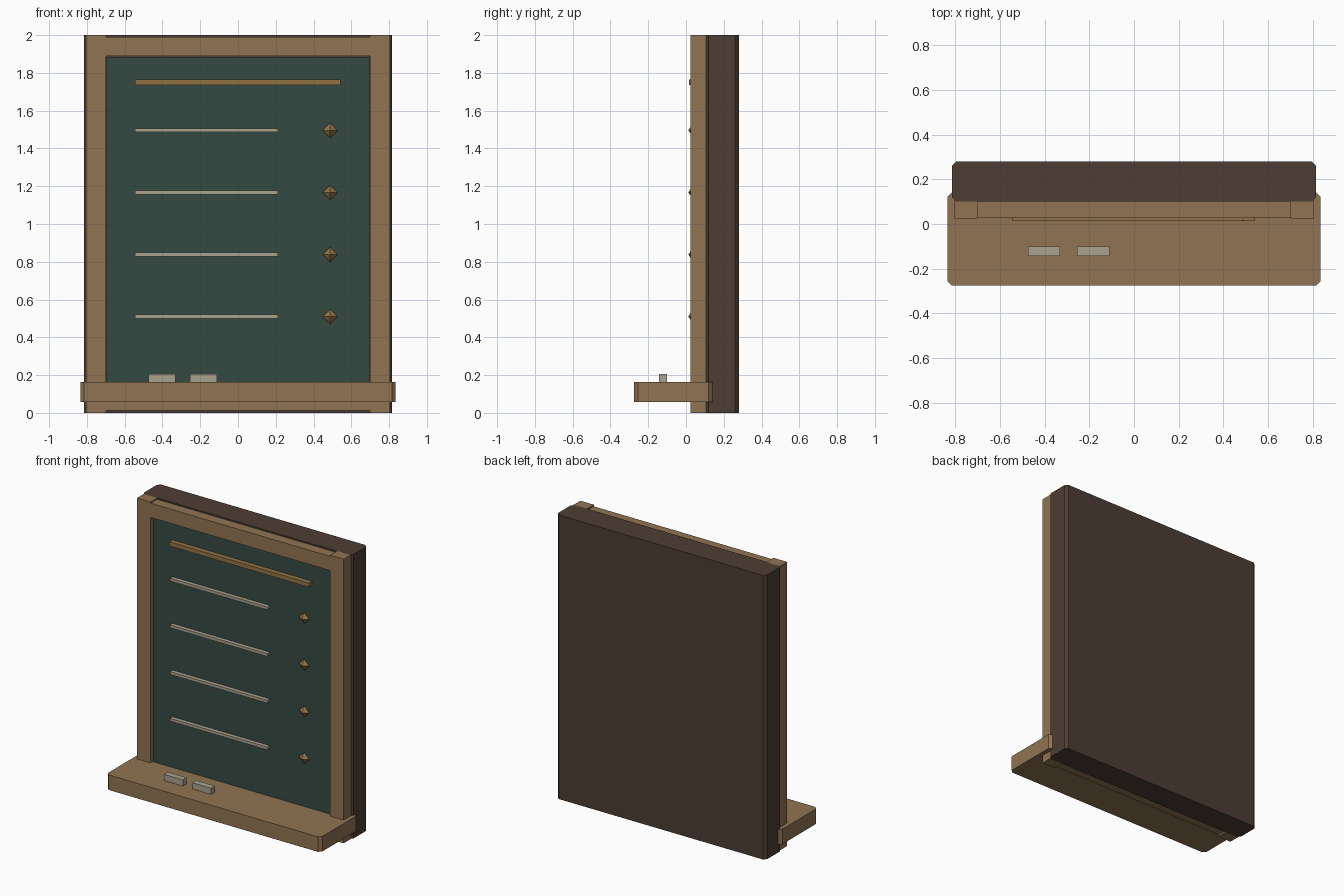
import bpy, bmesh

if "Cube" in bpy.data.objects:
    bpy.data.objects.remove(bpy.data.objects["Cube"])


def material(name, rgb):
    m = bpy.data.materials.new(name)
    m.diffuse_color = (*rgb, 1)
    m.use_nodes = True
    m.node_tree.nodes["Principled BSDF"].inputs["Base Color"].default_value = m.diffuse_color
    return m


DARK = material("dark_wood", (0.075, 0.047, 0.033))
WOOD = material("light_wood", (0.28, 0.175, 0.085))
BOARD = material("slate_green", (0.035, 0.068, 0.055))
CHALK = material("chalk", (0.40, 0.36, 0.27))
GOLD = material("ochre", (0.29, 0.175, 0.06))


def finish(name, bm, mat):
    bmesh.ops.recalc_face_normals(bm, faces=bm.faces)
    me = bpy.data.meshes.new(name)
    bm.to_mesh(me)
    bm.free()
    me.materials.append(mat)
    ob = bpy.data.objects.new(name, me)
    bpy.context.collection.objects.link(ob)
    return ob


def box(name, x, y, z, mat, chamfer=0):
    """Box from (min, max) ranges, optionally chamfered on its upright edges."""
    bm = bmesh.new()
    bmesh.ops.create_cube(bm, size=1)
    for v in bm.verts:
        v.co = [r[0] + (c + 0.5) * (r[1] - r[0]) for c, r in zip(v.co, (x, y, z))]
    if chamfer:
        upright = [e for e in bm.edges
                   if abs(e.verts[0].co.z - e.verts[1].co.z) > 1e-4]
        bmesh.ops.bevel(bm, geom=upright, offset=chamfer, segments=1, affect='EDGES')
    return finish(name, bm, mat)


def diamond(name, centre, radii, mat):
    """Octahedral stud."""
    bm = bmesh.new()
    bmesh.ops.create_cone(bm, segments=4, radius1=1, radius2=0, depth=1)
    bm.clear()
    tips = [[bm.verts.new([c + (s * r if i == a else 0)
                           for i, (c, r) in enumerate(zip(centre, radii))])
             for s in (-1, 1)] for a in range(3)]
    for vx in tips[0]:
        for vy in tips[1]:
            for vz in tips[2]:
                bm.faces.new((vx, vy, vz))
    return finish(name, bm, mat)


# Backing slab and writing surface
box("backing", (-0.815, 0.815), (0.10, 0.28), (0, 2), DARK, 0.02)
box("board_panel", (-0.695, 0.695), (0.05, 0.12), (0.06, 1.885), BOARD)

# Frame
for side, s in (("left", -1), ("right", 1)):
    box(f"{side}_post", sorted((s * 0.70, s * 0.805)), (0.025, 0.105), (0, 2), WOOD)
box("top_rail", (-0.70, 0.70), (0.028, 0.105), (1.89, 1.99), WOOD)
box("bottom_rail", (-0.70, 0.70), (0.028, 0.105), (0.012, 0.11), WOOD)

# Ledge with two pieces of chalk
box("chalk_tray", (-0.835, 0.835), (-0.275, 0.14), (0.057, 0.163), WOOD, 0.02)
for i, x in enumerate((-0.475, -0.255)):
    box(f"chalk_{i + 1}", (x, x + 0.145), (-0.143, -0.10), (0.16, 0.207), CHALK)

# Heading bar, ruled lines and studs
box("heading_bar", (-0.545, 0.542), (0.016, 0.055), (1.735, 1.765), GOLD)
for i in range(4):
    z = 1.496 - i * 0.3287
    box(f"line_{i + 1}", (-0.545, 0.213), (0.022, 0.055), (z - 0.01, z + 0.01), CHALK)
    diamond(f"stud_{i + 1}", (0.488, 0.04, z), (0.04, 0.028, 0.04), GOLD)
